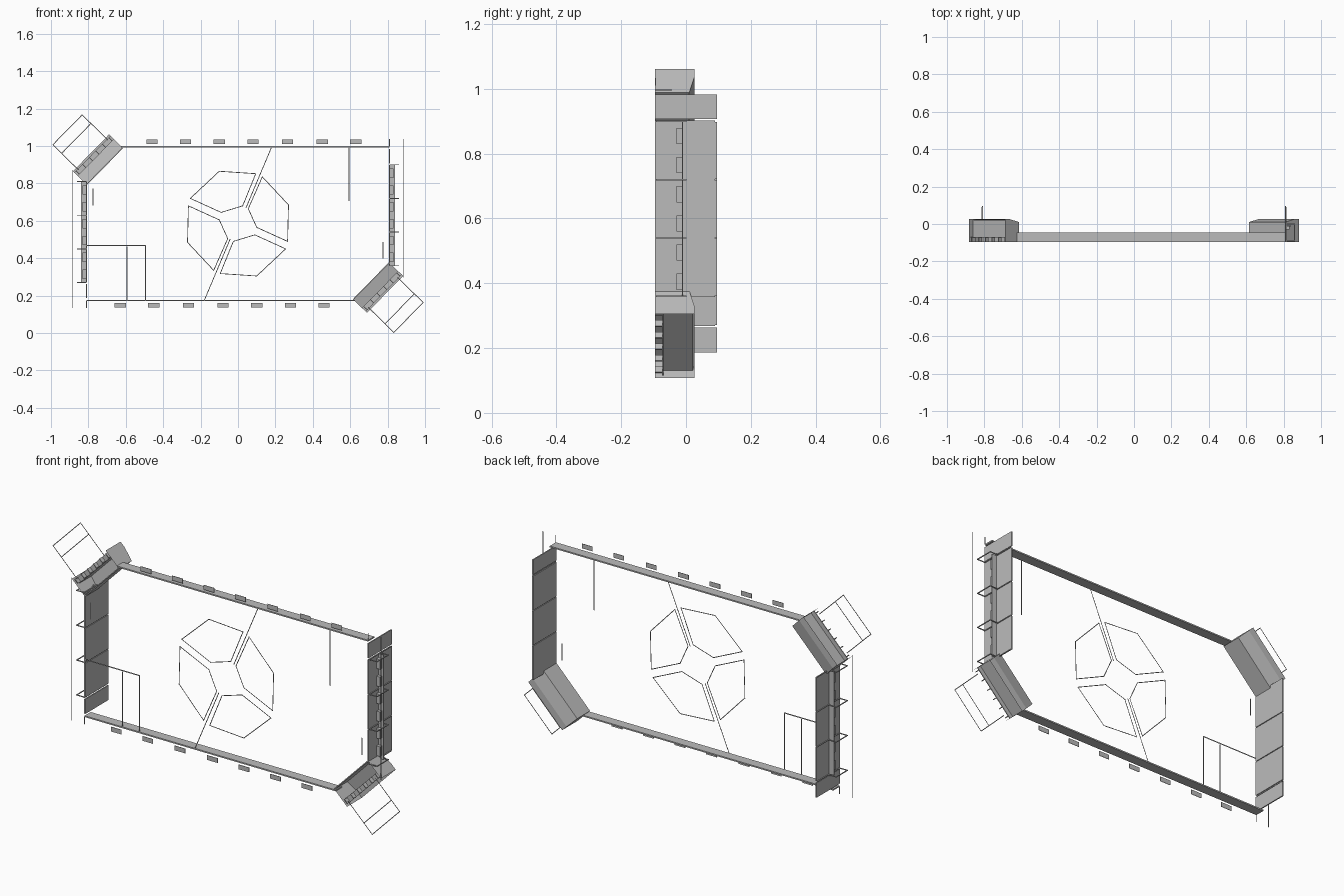
import bpy, bmesh
from mathutils import Vector

if "Cube" in bpy.data.objects:
    bpy.data.objects.remove(bpy.data.objects["Cube"])

FLOOR, MID = -0.095, 0.585

grey = bpy.data.materials.new("plain_grey")
grey.use_nodes = True
colour = (0.5, 0.5, 0.5, 1)
grey.diffuse_color = colour
grey.node_tree.nodes["Principled BSDF"].inputs["Base Color"].default_value = colour


def finish(name, bm, turned):
    """Make an object; turned parts get a half turn about the field centre."""
    if turned:
        for v in bm.verts:
            v.co = Vector((-v.co.x, v.co.y, 2 * MID - v.co.z))
    mesh = bpy.data.meshes.new(name)
    bm.to_mesh(mesh)
    bm.free()
    mesh.materials.append(grey)
    bpy.context.collection.objects.link(bpy.data.objects.new(name, mesh))


def add_box(bm, x, y, z, place=lambda p: p):
    vs = [bm.verts.new(place(Vector((a, b, c)))) for a in x for b in y for c in z]
    for f in ((0, 1, 3, 2), (4, 6, 7, 5), (0, 4, 5, 1), (2, 3, 7, 6), (0, 2, 6, 4), (1, 5, 7, 3)):
        bm.faces.new([vs[i] for i in f])
    bmesh.ops.recalc_face_normals(bm, faces=bm.faces)


def add_line(bm, a, b, width=0.004):
    """Flat floor strip between two (x, z) points."""
    a, b = Vector(a), Vector(b)
    d = (b - a).normalized() * width / 2
    n = Vector((-d.y, d.x))
    ring = (a - d + n, a - d - n, b + d - n, b + d + n)
    bm.faces.new([bm.verts.new((p.x, FLOOR, p.y)) for p in ring])


def lines(name, paths, turned=False, width=0.004):
    bm = bmesh.new()
    for path in paths:
        for a, b in zip(path, path[1:]):
            add_line(bm, a, b, width)
    finish(name, bm, turned)


def long_wall(side, turned):
    bm = bmesh.new()
    xs = [-0.625, -0.46, -0.28, -0.1, 0.08, 0.265, 0.45, 0.63, 0.81]
    for a, b in zip(xs, xs[1:]):
        add_box(bm, (a, b), (FLOOR, -0.045), (0.993, 1.0))
    finish(side + "_long_wall", bm, turned)
    # flat feet standing outside the wall
    bm = bmesh.new()
    for x in xs[1:-1]:
        add_box(bm, (x - 0.03, x + 0.03), (FLOOR, FLOOR + 0.002), (1.01, 1.034))
    finish(side + "_wall_feet", bm, turned)


def end_wall(side, turned):
    zs = (0.36, 0.54, 0.72, 0.90)
    bm = bmesh.new()
    for a, b in zip(zs, zs[1:]):
        add_box(bm, (0.806, 0.812), (FLOOR, 0.095), (a + 0.002, b - 0.002))
    add_box(bm, (0.806, 0.812), (FLOOR, 0.095), (0.907, 0.983))
    finish(side + "_end_wall", bm, turned)
    bm = bmesh.new()
    add_box(bm, (0.812, 0.84), (-0.013, -0.009), (zs[0], zs[-1]))
    finish(side + "_shelf", bm, turned)
    # hoop brackets at every panel joint
    bm = bmesh.new()
    for z in zs:
        h = (z - 0.002, z + 0.002)
        add_box(bm, (0.81, 0.86), (-0.093, -0.089), h)
        add_box(bm, (0.81, 0.86), (-0.002, 0.002), h)
        add_box(bm, (0.856, 0.86), (-0.093, 0.002), h)
        add_box(bm, (0.81, 0.816), (FLOOR, 0.09), h)
    finish(side + "_hoop_brackets", bm, turned)
    # little boxes under the shelf, beside the joints
    bm = bmesh.new()
    for a, b in zip(zs, zs[1:]):
        for z in (a + 0.045, b - 0.045):
            add_box(bm, (0.812, 0.832), (-0.03, -0.013), (z - 0.025, z + 0.025))
    finish(side + "_shelf_boxes", bm, turned)


def corner_station(side, turned):
    """Diagonal booth: u runs along it, d outward from the field."""
    t, n = Vector((0.7, 0, 0.714)), Vector((-0.714, 0, 0.7))
    origin = Vector((-0.711, 0, 0.89))

    def place(p):
        return origin + t * p.x + n * p.z + Vector((0, p.y, 0))

    half, deep, eave, ridge = 0.138, 0.105, 0.01, 0.026
    bm = bmesh.new()
    add_box(bm, (-half, half), (FLOOR, eave), (0, 0.005), place)
    add_box(bm, (-half, half), (-0.07, 0.022), (0.068, 0.073), place)
    finish(side + "_station_walls", bm, turned)
    # end plates and roof share one sloping profile
    plate = [(FLOOR, 0), (eave, 0), (ridge, 0.07), (ridge, deep), (FLOOR, deep)]
    bm = bmesh.new()
    for u in (-half, half):
        ring = [bm.verts.new(place(Vector((u, y, d)))) for y, d in plate]
        bm.faces.new(ring)
    finish(side + "_station_end_plates", bm, turned)
    bm = bmesh.new()
    rows = [[bm.verts.new(place(Vector((u, y, d)))) for u in (-half, half)] for y, d in plate[1:4]]
    for a, b in zip(rows, rows[1:]):
        bm.faces.new((a[0], a[1], b[1], b[0]))
    finish(side + "_station_roof", bm, turned)
    # low counter with dividers at the open back
    bm = bmesh.new()
    add_box(bm, (-half, half), (-0.073, -0.069), (0.07, 0.095), place)
    for i in range(6):
        u = -0.125 + i * 0.05
        add_box(bm, (u - 0.002, u + 0.002), (FLOOR, -0.07), (0.07, 0.095), place)
    finish(side + "_station_counter", bm, turned)
    # floor outline behind the booth
    def flat(u, d):
        p = place(Vector((u, 0, d)))
        return p.x, p.z
    w = 0.112
    lines(side + "_station_floor_lines", [
        [flat(-w, 0.09), flat(-w, 0.281), flat(w, 0.281), flat(w, 0.09)],
        [flat(-w, 0.215), flat(w, 0.215)]], turned)


for turned, end, edge, corner in ((False, "left", "upper", "upper"), (True, "right", "lower", "lower")):
    long_wall(edge, turned)
    end_wall(end, turned)
    corner_station(corner, turned)
    # centre pattern: half of it, repeated by the half turn
    shapes = [[(-0.10, 0.28), (0.095, 0.267), (0.025, 0.095), (-0.09, 0.06), (-0.255, 0.135)],
              [(0.13, 0.25), (0.27, 0.10), (0.265, -0.095), (0.10, -0.02), (0.055, 0.08)]]
    paths = [[(x, z + MID) for x, z in s + s[:1]] for s in shapes]
    lines(edge + "_centre_shapes", paths, turned)
    lines(edge + "_middle_line", [[(0.18, 0.995), (0.043, 0.67)]], turned)
    lines(end + "_outer_lines", [[(0.883, 0.30), (0.883, 1.035)],
                                 [(0.81, 1.0), (0.81, 1.035)],
                                 [(0.775, 0.40), (0.775, 0.485)]], turned)
    lines(end + "_zone_line", [[(0.593, 0.71), (0.593, 0.99)]], turned, 0.006)

lines("right_zone_outline", [[(-0.81, 0.468), (-0.495, 0.468), (-0.495, 0.18)]], False, 0.006)
